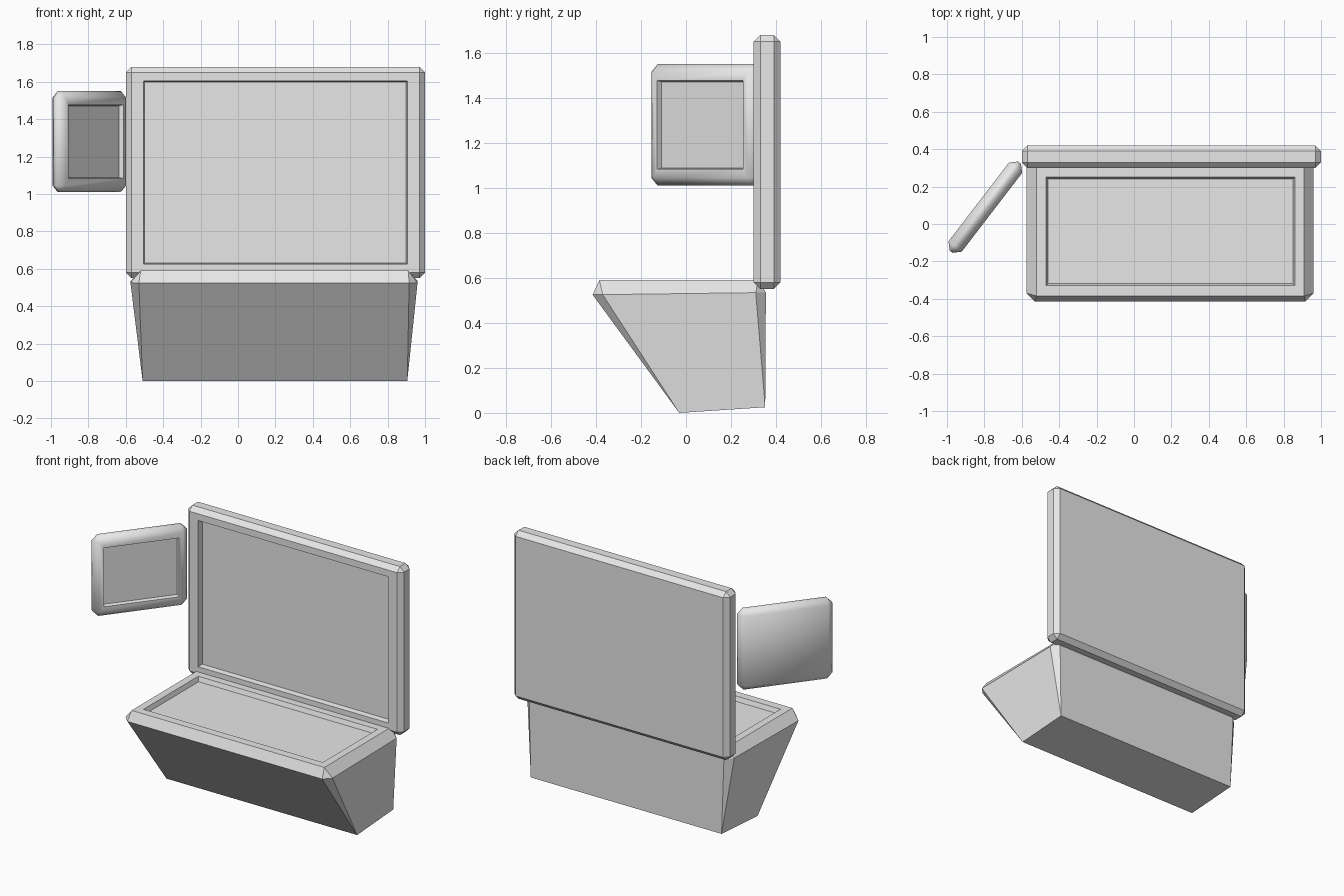
import bpy, bmesh, math
from mathutils import Vector

if "Cube" in bpy.data.objects:
    bpy.data.objects.remove(bpy.data.objects["Cube"], do_unlink=True)

grey = bpy.data.materials.new("light grey")
grey.use_nodes = True
grey.diffuse_color = (0.8, 0.8, 0.8, 1)
grey.node_tree.nodes["Principled BSDF"].inputs["Base Color"].default_value = (0.8, 0.8, 0.8, 1)


def finish(bm, name, angle):
    """Turn a bmesh into a shaded, coloured object."""
    bmesh.ops.recalc_face_normals(bm, faces=bm.faces[:])
    mesh = bpy.data.meshes.new(name)
    bm.to_mesh(mesh)
    bm.free()
    mesh.materials.append(grey)
    obj = bpy.data.objects.new(name, mesh)
    bpy.context.collection.objects.link(obj)
    bpy.ops.object.select_all(action="DESELECT")
    obj.select_set(True)
    bpy.context.view_layer.objects.active = obj
    bpy.ops.object.shade_smooth_by_angle(angle=math.radians(angle))
    return obj


def recess(bm, face, half, axes, centre, depth, taper):
    """Sink a rectangular panel into a four-sided face."""
    bm.normal_update()
    bmesh.ops.inset_individual(bm, faces=[face], thickness=0.02)
    mid = face.calc_center_median()
    for v in face.verts:
        for axis, h, c in zip(axes, half, centre):
            v.co[axis] = c + math.copysign(h, v.co[axis] - mid[axis])
    bm.normal_update()
    bmesh.ops.inset_individual(bm, faces=[face], thickness=taper, depth=-depth)


def panel(name, size, bevel, opening, depth, location, turn=0, angle=30):
    """Chamfered slab with a sunken display on its front."""
    bm = bmesh.new()
    bmesh.ops.create_cube(bm, size=1)
    bmesh.ops.scale(bm, vec=size, verts=bm.verts[:])
    bmesh.ops.bevel(bm, geom=bm.edges[:], offset=bevel, segments=1,
                    profile=0.5, affect="EDGES")
    bm.normal_update()
    front = min(bm.faces, key=lambda f: f.calc_center_median().y)
    recess(bm, front, opening, (0, 2), (0, 0), depth, 0.008)
    obj = finish(bm, name, angle)
    obj.location = location
    obj.rotation_euler.z = math.radians(turn)
    return obj


# Large upright screen and the small angled side screen
panel("main_screen", (1.6, 0.12, 1.13), 0.03, (0.705, 0.49), 0.035,
      (0.2, 0.36, 1.115))
panel("side_screen", (0.6, 0.09, 0.54), 0.035, (0.24, 0.197), 0.025,
      (-0.795, 0.09, 1.28), turn=52.5, angle=60)


# Desk: plain base, chamfered rim, flat top with a sunken panel
def corners(x0, x1, y0, y1, z_front, z_back):
    return [Vector(p) for p in ((x0, y0, z_front), (x1, y0, z_front),
                                (x1, y1, z_back), (x0, y1, z_back))]


bm = bmesh.new()
base = [bm.verts.new(p) for p in corners(-0.51, 0.905, -0.03, 0.352, 0, 0.025)]
top = [bm.verts.new(p) for p in corners(-0.52, 0.91, -0.385, 0.32, 0.59, 0.59)]
rim_points = corners(-0.575, 0.96, -0.415, 0.355, 0.525, 0.535)
before, after = [], []
for i, p in enumerate(rim_points):
    to_next = (rim_points[(i + 1) % 4] - p).normalized()
    to_prev = (rim_points[i - 1] - p).normalized()
    before.append(bm.verts.new(p + to_prev * 0.045))
    after.append(bm.verts.new(p + to_next * 0.045))
for i in range(4):
    j = (i + 1) % 4
    bm.faces.new((base[i], base[j], before[j], after[i]))
    bm.faces.new((after[i], before[j], top[j], top[i]))
    bm.faces.new((base[i], after[i], before[i]))
    bm.faces.new((before[i], after[i], top[i]))
bm.faces.new(base[::-1])
lid = bm.faces.new(top)
recess(bm, lid, (0.665, 0.29), (0, 1), (0.195, -0.04), 0.03, 0.015)
finish(bm, "desk", 25)
